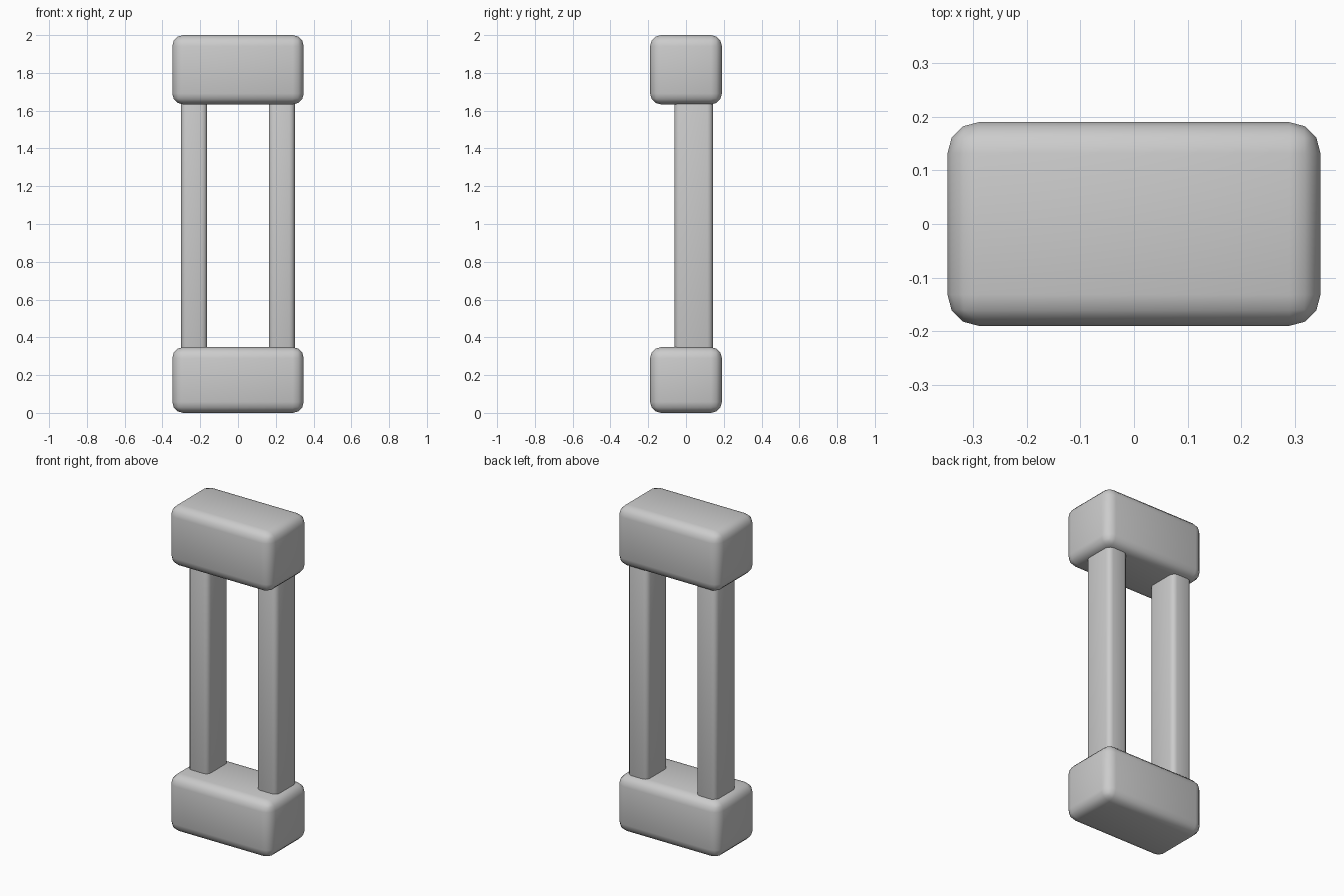
import bpy
import math

if "Cube" in bpy.data.objects:
    bpy.data.objects.remove(bpy.data.objects["Cube"])


def rounded_box(name, lo, hi, radius):
    """Box between two corners with rounded edges and smooth shading."""
    centre = [(a + b) / 2 for a, b in zip(lo, hi)]
    bpy.ops.mesh.primitive_cube_add(size=1, location=centre)
    ob = bpy.context.object
    ob.name = name
    ob.scale = [b - a for a, b in zip(lo, hi)]
    bpy.ops.object.transform_apply(location=False, rotation=False, scale=True)
    bevel = ob.modifiers.new("rounding", 'BEVEL')
    bevel.width = radius
    bevel.segments = 3
    bpy.ops.object.modifier_apply(modifier=bevel.name)
    bpy.ops.object.shade_smooth_by_angle(angle=math.radians(40))
    return ob


# End blocks
rounded_box("bottom_block", (-0.348, -0.19, 0), (0.348, 0.19, 0.348), 0.058)
rounded_box("top_block", (-0.348, -0.19, 1.633), (0.348, 0.19, 2.0), 0.058)

# Pair of uprights, set slightly towards the back
for side, x in (("left", -0.232), ("right", 0.232)):
    rounded_box(side + "_post", (x - 0.069, -0.061, 0.29),
                (x + 0.069, 0.143, 1.69), 0.03)
